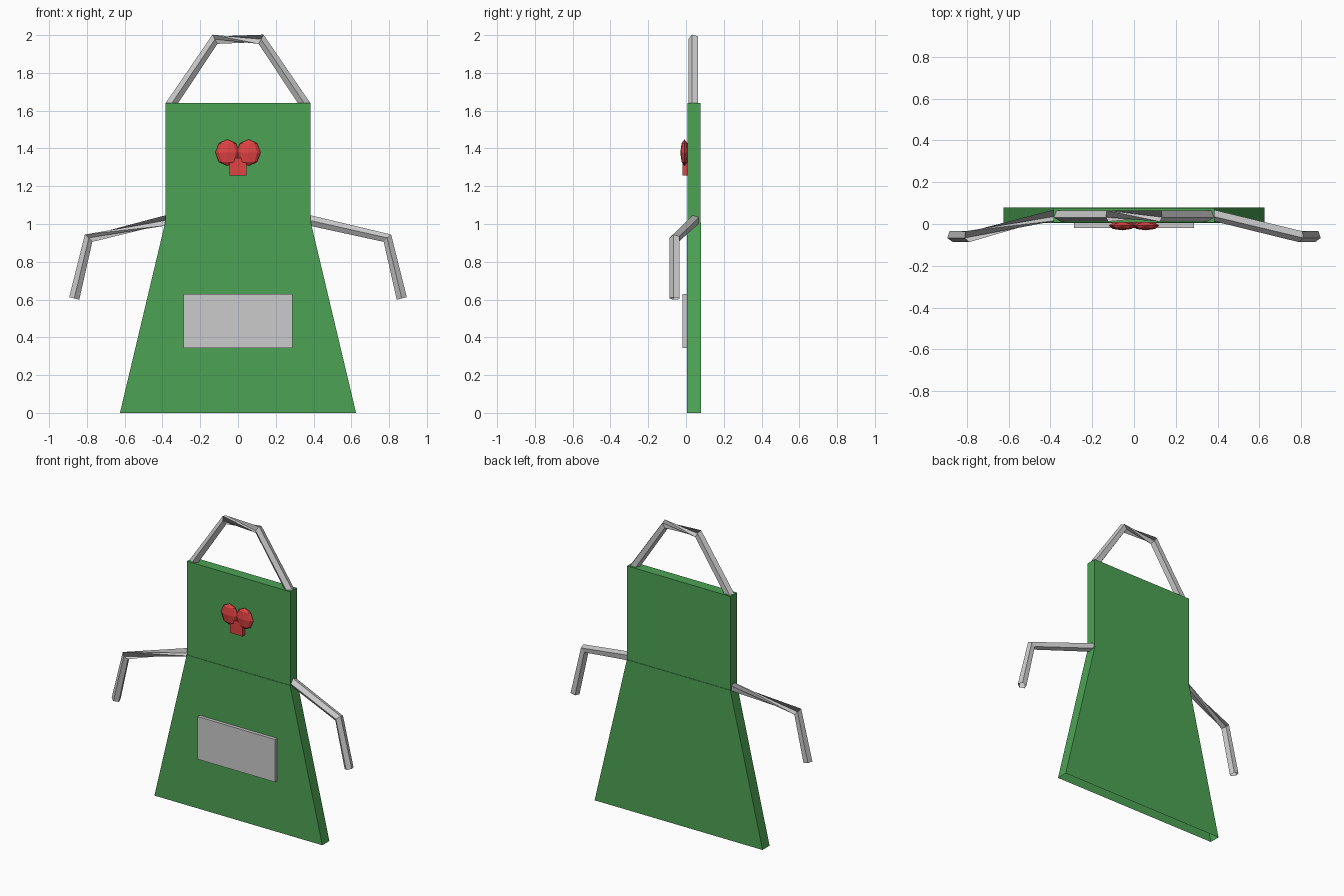
import bpy, bmesh, math
from mathutils import Vector

if "Cube" in bpy.data.objects:
    bpy.data.objects.remove(bpy.data.objects["Cube"])


def material(name, rgb):
    m = bpy.data.materials.new(name)
    m.diffuse_color = (*rgb, 1)
    m.use_nodes = True
    m.node_tree.nodes["Principled BSDF"].inputs["Base Color"].default_value = m.diffuse_color
    return m


green = material("green_cloth", (0.073, 0.367, 0.089))
red = material("red_bow", (0.75, 0.055, 0.055))


def finish(name, bm, mat=None):
    bmesh.ops.recalc_face_normals(bm, faces=bm.faces[:])
    me = bpy.data.meshes.new(name)
    bm.to_mesh(me)
    bm.free()
    ob = bpy.data.objects.new(name, me)
    bpy.context.collection.objects.link(ob)
    if mat:
        me.materials.append(mat)
    return ob


def slab(name, bottom, top, y0, y1, mat=None, open_bottom=False):
    # four-sided block; bottom and top are (half width, height)
    bm = bmesh.new()
    a, b = [[bm.verts.new((x, y, z)) for x, y in ((-h, y0), (h, y0), (h, y1), (-h, y1))]
            for h, z in (bottom, top)]
    for k in range(4):
        n = (k + 1) % 4
        bm.faces.new((a[k], a[n], b[n], b[k]))
    bm.faces.new(b)
    if not open_bottom:
        bm.faces.new(a[::-1])
    return finish(name, bm, mat)


def tube(name, path, twists, r=0.029, sides=5):
    # open faceted strap; twists shifts the ring joins of each segment
    pts = [Vector(p) for p in path]
    bm = bmesh.new()
    rings = []
    for i, p in enumerate(pts):
        t = Vector()
        if i > 0:
            t += (p - pts[i - 1]).normalized()
        if i < len(pts) - 1:
            t += (pts[i + 1] - p).normalized()
        t.normalize()
        u = Vector((0, -1, 0))
        u = (u - t * u.dot(t)).normalized()
        w = t.cross(u)
        angles = [2 * math.pi * k / sides for k in range(sides)]
        rings.append([bm.verts.new(p + (u * math.cos(a) + w * math.sin(a)) * r) for a in angles])
    for a, b, s in zip(rings, rings[1:], twists):
        for k in range(sides):
            n = (k + 1) % sides
            bm.faces.new((a[k], a[n], b[(n + s) % sides], b[(k + s) % sides]))
    return finish(name, bm)


# apron: tapered skirt open at the hem, and a slightly thinner bib
slab("skirt", (0.625, 0), (0.385, 1.01), 0.004, 0.079, green, open_bottom=True)
slab("bib", (0.385, 1.0), (0.385, 1.64), 0.007, 0.076, green)

# front pocket
slab("pocket", (0.288, 0.343), (0.288, 0.63), -0.018, 0.01)

# neck strap, twisted across the top
tube("neck_strap", [(-0.36, 0.041, 1.625), (-0.122, 0.041, 1.978),
                    (0.122, 0.041, 1.978), (0.36, 0.041, 1.625)], (0, 2, 0))

# waist ties, one with a twist
for side, s, twist in (("left", -1, 2), ("right", 1, 0)):
    tube(side + "_waist_tie", [(s * 0.375, 0.045, 1.02), (s * 0.792, -0.058, 0.924),
                               (s * 0.867, -0.058, 0.606)], (twist, 0))

# bow: two flattened loops meeting in the middle, and a tail
for side, s in (("left", -1), ("right", 1)):
    bm = bmesh.new()
    bmesh.ops.create_uvsphere(bm, u_segments=8, v_segments=4, radius=1)
    for v in bm.verts:
        v.co = (s * 0.056 + v.co.x * 0.064, -0.008 + v.co.y * 0.022, 1.378 + v.co.z * 0.07)
    finish(side + "_bow_loop", bm, red)
slab("bow_tail", (0.046, 1.258), (0.046, 1.35), -0.018, 0.008, red)
